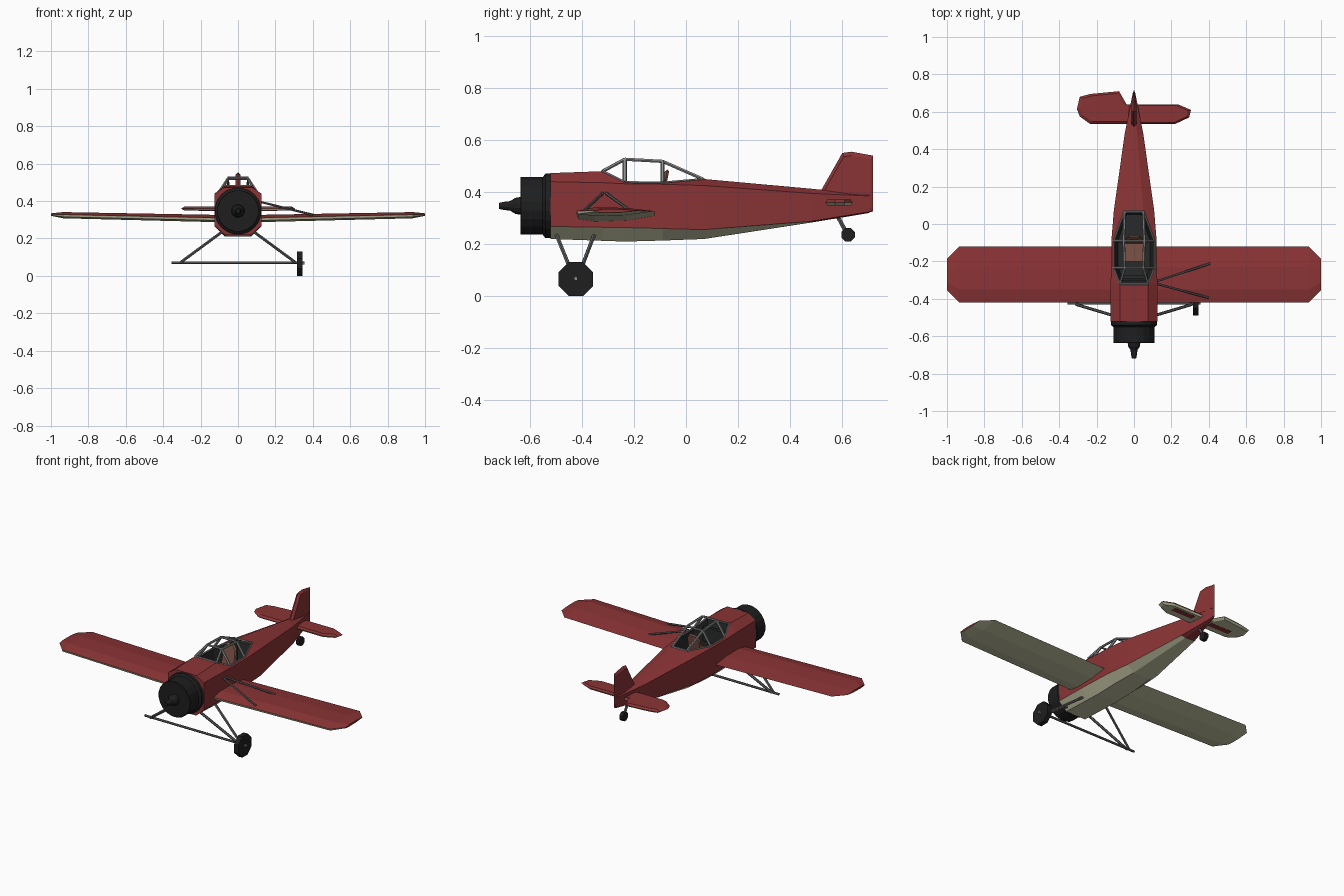
import bpy, bmesh
from math import cos, sin, pi
from mathutils import Vector

if "Cube" in bpy.data.objects:
    bpy.data.objects.remove(bpy.data.objects["Cube"], do_unlink=True)


def material(name, rgb):
    m = bpy.data.materials.new(name)
    m.use_nodes = True
    m.diffuse_color = (*rgb, 1)
    m.node_tree.nodes["Principled BSDF"].inputs["Base Color"].default_value = (*rgb, 1)
    return m


RED = material("dull_red", (0.26, 0.034, 0.036))
GREEN = material("pale_olive_grey", (0.55, 0.55, 0.37))
BLACK = material("black", (0.013, 0.013, 0.013))
LINING = material("cockpit_dark", (0.022, 0.023, 0.023))
STEEL = material("strut_grey", (0.12, 0.12, 0.125))
FRAME = material("frame_grey", (0.27, 0.27, 0.27))
BROWN = material("seat_brown", (0.2, 0.085, 0.06))


def finish(name, bm, mats, rule=None, recalc=True):
    if recalc:
        bmesh.ops.recalc_face_normals(bm, faces=bm.faces)
    bm.normal_update()
    if rule:
        for f in bm.faces:
            f.material_index = rule(f)
    me = bpy.data.meshes.new(name)
    bm.to_mesh(me)
    bm.free()
    for m in mats:
        me.materials.append(m)
    ob = bpy.data.objects.new(name, me)
    bpy.context.collection.objects.link(ob)
    return ob


def loft(rings, skip=lambda i, j: False, caps=(True, True)):
    """Join closed rings of points with quads and cap the ends."""
    bm = bmesh.new()
    rows = [[bm.verts.new(p) for p in r] for r in rings]
    n = len(rows[0])
    for i in range(len(rows) - 1):
        for j in range(n):
            if not skip(i, j):
                k = (j + 1) % n
                bm.faces.new((rows[i][j], rows[i][k], rows[i + 1][k], rows[i + 1][j]))
    for row, cap in zip((rows[0], rows[-1]), caps):
        if cap:
            bm.faces.new(row)
    return bm


def lathe(name, profile, axis_at, axis, sides, mat):
    """Turn (offset, radius) pairs around the x or y axis."""
    rings = []
    for t, r in profile:
        ring = []
        for k in range(sides):
            a = 2 * pi * (k + 0.5) / sides
            u, v = r * cos(a), r * sin(a)
            ring.append(Vector(axis_at) + Vector((t, u, v) if axis == "x" else (u, t, v)))
        rings.append(ring)
    return finish(name, loft(rings), [mat])


def rod(name, a, b, r=0.006, mat=STEEL, sides=6):
    a, b = Vector(a), Vector(b)
    q = (b - a).to_track_quat("Z", "Y")
    ring = [q @ Vector((r * cos(2 * pi * k / sides), r * sin(2 * pi * k / sides), 0))
            for k in range(sides)]
    return finish(name, loft([[p + v for v in ring] for p in (a, b)]), [mat])


def box(name, centre, size, mat):
    bm = bmesh.new()
    bmesh.ops.create_cube(bm, size=1)
    bmesh.ops.scale(bm, vec=size, verts=bm.verts)
    bmesh.ops.translate(bm, vec=centre, verts=bm.verts)
    return finish(name, bm, [mat])


def blade(outline, half, place, shrink=0.86):
    """Flat surface with tapered rim; place maps (u, v, w) to a point."""
    c = sum((Vector(p) for p in outline), Vector((0, 0))) / len(outline)
    rings = []
    for w, s in ((-half, shrink), (0, 1), (half, shrink)):
        rings.append([place(*(c + (Vector(p) - c) * s), w) for p in outline])
    return loft(rings)


def underside(f):
    return 1 if f.normal.z < -0.15 else 0


# Fuselage: y, top half width, half width, belly half width, top, shoulder, seam, belly
stations = [
    (-0.52, 0.075, 0.125, 0.07, 0.473, 0.44, 0.268, 0.22),
    (-0.32, 0.075, 0.125, 0.07, 0.48, 0.436, 0.265, 0.213),
    (-0.235, 0.108, 0.123, 0.07, 0.438, 0.432, 0.264, 0.21),
    (-0.09, 0.108, 0.121, 0.07, 0.436, 0.43, 0.26, 0.214),
    (0.07, 0.05, 0.108, 0.06, 0.45, 0.425, 0.256, 0.22),
    (0.48, 0.016, 0.05, 0.02, 0.413, 0.395, 0.288, 0.283),
    (0.705, 0.003, 0.006, 0.004, 0.39, 0.385, 0.325, 0.32),
]
rings = []
for y, tw, w, bw, zt, zs, zl, zb in stations:
    half = [(tw, zt), (w, zs), (w, zl), (bw, zb)]
    rings.append([(x, y, z) for x, z in half] + [(-x, y, z) for x, z in reversed(half)])
finish("fuselage", loft(rings, skip=lambda i, j: j == 7 and i in (1, 2, 3)), [RED, GREEN],
       lambda f: 1 if f.normal.z < -0.2 and f.calc_center_median().y < 0.45 else 0)

# Cockpit lining, open at the top and facing inward
sill = [Vector((s[1], s[0], s[4])) for s in stations[1:5]]
sill += [Vector((-p.x, p.y, p.z)) for p in reversed(sill)]
floor = [Vector((p.x * 0.8, -0.12 + (p.y + 0.12) * 0.9, 0.29)) for p in sill]
bm = loft([sill, floor], caps=(False, True))
bmesh.ops.recalc_face_normals(bm, faces=bm.faces)
if max(bm.faces, key=lambda f: abs(f.normal.z)).normal.z < 0:
    bmesh.ops.reverse_faces(bm, faces=bm.faces)
finish("cockpit_lining", bm, [LINING], recalc=False)
box("seat_cushion", (0, -0.14, 0.345), (0.1, 0.12, 0.03), BROWN)
bm = blade([(-0.05, 0.34), (0.05, 0.34), (0.045, 0.46), (0.025, 0.487), (-0.025, 0.487), (-0.045, 0.46)],
           0.008, lambda u, v, w: (u, -0.085 + w + (v - 0.42) * 0.2, v))
finish("seat_back", bm, [BROWN])
box("instrument_panel", (0, -0.285, 0.395), (0.15, 0.02, 0.09), LINING)

# Canopy frame
top = [(0.075, -0.32, 0.48), (0.05, -0.235, 0.526), (0.055, -0.09, 0.518), (0.05, 0.065, 0.45)]
low = [tuple(p) for p in sill[:4]]
for s, side in ((1, "left"), (-1, "right")):
    hoop = [(s * x, y, z) for x, y, z in top]
    base = [(s * x, y, z) for x, y, z in low]
    for i in range(3):
        rod("canopy_rail_" + side, hoop[i], hoop[i + 1], 0.007, FRAME)
        rod("canopy_sill_" + side, base[i], base[i + 1], 0.005, FRAME)
    for i in (1, 2):
        rod("canopy_post_" + side, hoop[i], base[i], 0.008, FRAME)
for x, y, z in top:
    rod("canopy_crossbar", (-x, y, z), (x, y, z), 0.006, FRAME)

# Engine cowl, collar and bare propeller hub
lathe("engine_collar", [(-0.55, 0.112), (-0.54, 0.125), (-0.519, 0.125)], (0, 0, 0.347), "y", 20, BLACK)
lathe("engine_cowl", [(-0.636, 0.11), (-0.634, 0.112), (-0.53, 0.112)], (0, 0, 0.347), "y", 20, BLACK)
lathe("propeller_hub", [(-0.718, 0.012), (-0.7, 0.016), (-0.675, 0.019), (-0.655, 0.032), (-0.63, 0.036)],
      (0, 0, 0.347), "y", 12, BLACK)

# Wings: section of (chord position, height), with the underside rising at the tip
section = [(-0.15, 0.003), (-0.08, 0.019), (0.04, 0.017), (0.15, 0.002),
           (0.04, -0.016), (-0.08, -0.02), (-0.145, -0.011)]
for s, side in ((1, "left"), (-1, "right")):
    rings = []
    for x, z, chord, thick in ((0.1, 0.307, 1, 1), (0.935, 0.325, 1, 0.85), (1.0, 0.328, 0.56, 0.35)):
        rings.append([(s * x, -0.27 + c * chord, z + h * thick) for c, h in section])
    finish("wing_" + side, loft(rings), [RED, GREEN], underside)

# Tailplane: the right half keeps its elevator
left_outline = [(0.01, 0.535), (0.22, 0.535), (0.295, 0.57), (0.305, 0.61), (0.235, 0.64), (0.01, 0.64)]
right_outline = [(-0.01, 0.535), (-0.235, 0.535), (-0.29, 0.575), (-0.305, 0.615), (-0.29, 0.68),
                 (-0.235, 0.695), (-0.08, 0.71), (-0.04, 0.64), (-0.01, 0.64)]
for outline, side, s in ((left_outline, "left", 1), (right_outline, "right", -1)):
    finish("tailplane_" + side, blade(outline, 0.011, lambda u, v, w: (u, v, 0.36 + w)),
           [RED, GREEN], underside)
    box("tailplane_recess_" + side, (s * 0.135, 0.602, 0.349), (0.15, 0.035, 0.002), RED)

# Fin and rudder, thinning to the trailing edge
fin = [(0.515, 0.4), (0.6, 0.55), (0.635, 0.555), (0.718, 0.54), (0.718, 0.325), (0.64, 0.315)]
finish("fin", blade(fin, 0.014, lambda u, v, w: (w * min(1, (0.73 - u) / 0.1), u, v)), [RED])

# Tail wheel
rod("tail_strut", (0, 0.575, 0.32), (0, 0.62, 0.237), 0.009)
lathe("tail_wheel", [(-0.012, 0.028), (0.012, 0.028)], (0, 0.622, 0.236), "x", 8, BLACK)

# Landing gear, with only the left wheel fitted
rod("axle", (-0.355, -0.423, 0.07), (0.355, -0.423, 0.07), 0.007)
for s, side in ((1, "left"), (-1, "right")):
    for y_top, y_low in ((-0.5, -0.43), (-0.35, -0.416)):
        rod("gear_leg_" + side, (s * 0.075, y_top, 0.243), (s * 0.31, y_low, 0.07), 0.008)
lathe("main_wheel", [(0.315, 0.071), (0.345, 0.071)], (0, -0.423, 0.066), "x", 8, BLACK)
lathe("wheel_hub", [(0.34, 0.008), (0.356, 0.008)], (0, -0.423, 0.068), "x", 8, FRAME)

# Wing braces, left side only
rod("wing_brace_front", (0.115, -0.318, 0.397), (0.4, -0.395, 0.325), 0.006)
rod("wing_brace_rear", (0.115, -0.308, 0.397), (0.41, -0.21, 0.325), 0.006)
